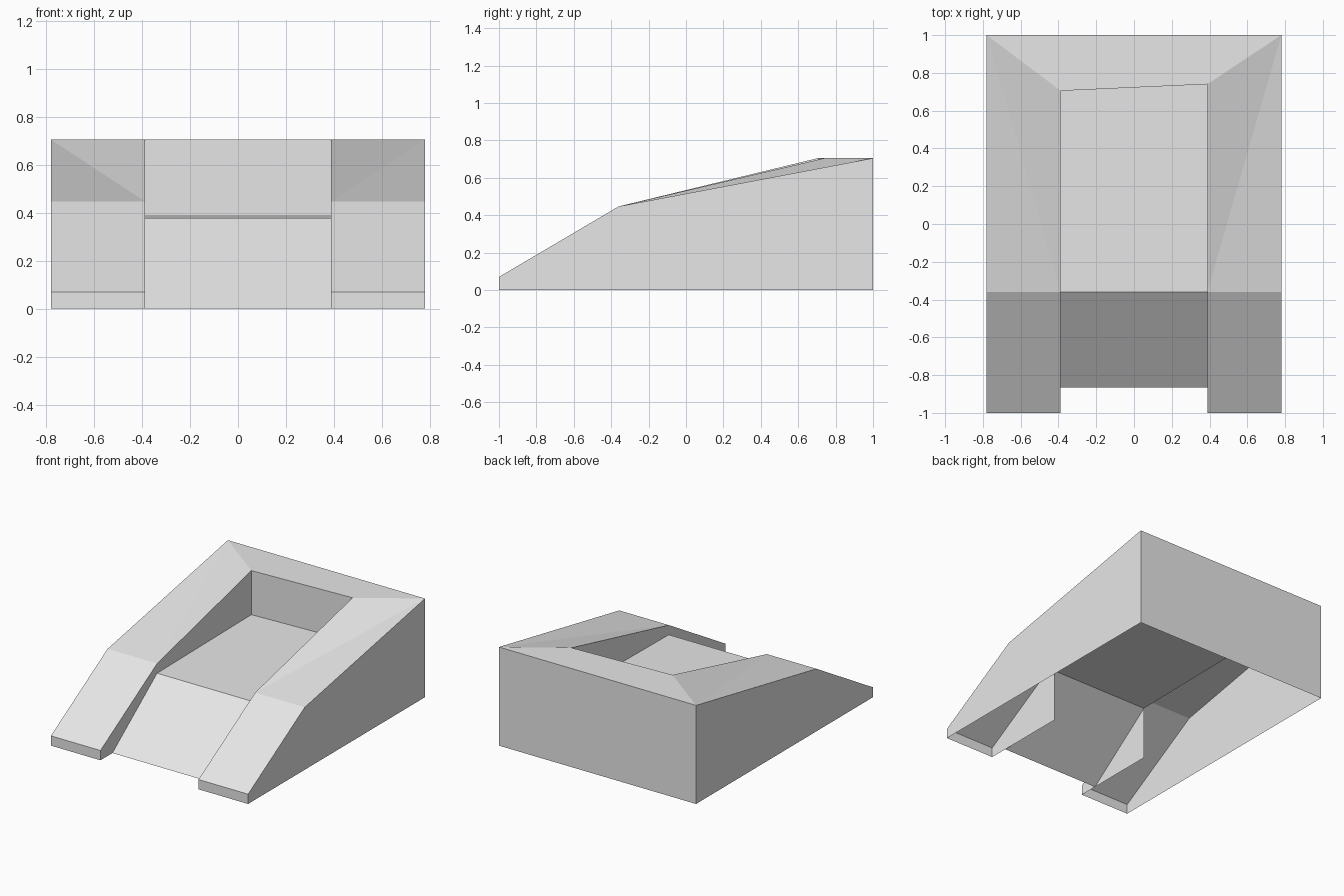
import bpy
import bmesh

old = bpy.data.objects.get("Cube")
if old:
    bpy.data.objects.remove(old, do_unlink=True)

grey = bpy.data.materials.new("plain_grey")
grey.use_nodes = True
colour = (0.8, 0.8, 0.8, 1)
grey.diffuse_color = colour
grey.node_tree.nodes["Principled BSDF"].inputs["Base Color"].default_value = colour

# Shared dimensions
OUT, INN = 0.78, 0.388            # outer and inner half widths
FRONT, KNEE, BACK = -1.0, -0.36, 1.0
TOE_Z, KNEE_Z, TOP = 0.07, 0.447, 0.705
APRON_Y, SILL_Z, BED_Z = -0.865, 0.378, 0.39
REAR = {1: 0.74, -1: 0.705}       # recess back corner on each side


def make_part(name, polygons, flip=False):
    """Build an open sheet of flat faces, sharing corner points."""
    bm = bmesh.new()
    for points in polygons:
        face = bm.faces.new([bm.verts.new(p) for p in points])
        if flip:
            face.normal_flip()
    bmesh.ops.remove_doubles(bm, verts=bm.verts, dist=0.0001)
    mesh = bpy.data.meshes.new(name)
    bm.to_mesh(mesh)
    bm.free()
    mesh.materials.append(grey)
    obj = bpy.data.objects.new(name, mesh)
    bpy.context.collection.objects.link(obj)


def make_side(name, s):
    o, i, rear = s * OUT, s * INN, REAR[s]
    knee_in, knee_out = (i, KNEE, KNEE_Z), (o, KNEE, KNEE_Z)
    toe_in, toe_out = (i, FRONT, TOE_Z), (o, FRONT, TOE_Z)
    foot_in, foot_out = (i, FRONT, 0), (o, FRONT, 0)
    top_in, top_out = (i, rear, TOP), (o, BACK, TOP)
    make_part(name, [
        [foot_out, (o, BACK, 0), top_out, knee_out, toe_out],           # outer wall
        [foot_in, foot_out, toe_out, toe_in],                           # toe
        [toe_in, toe_out, knee_out, knee_in],                           # steep ramp
        [knee_in, knee_out, top_out],                                   # upper ramp
        [knee_in, top_out, top_in],
        [toe_in, knee_in, (i, KNEE, 0), foot_in],                       # inner leg wall
        [knee_in, top_in, (i, rear, BED_Z), (i, KNEE, SILL_Z)],         # recess wall
    ], flip=s < 0)


make_side("left_side", 1)
make_side("right_side", -1)

# Sloping apron between the legs
sill = [(INN, KNEE, SILL_Z), (-INN, KNEE, SILL_Z)]
make_part("front_apron", [[(-INN, APRON_Y, 0), (INN, APRON_Y, 0)] + sill])

# Recess floor and its back wall
bed = [(INN, REAR[1], BED_Z), (-INN, REAR[-1], BED_Z)]
rim = [(INN, REAR[1], TOP), (-INN, REAR[-1], TOP)]
make_part("recess_floor", [sill[::-1] + bed])
make_part("recess_back", [bed[::-1] + rim])

# Rear deck and back wall
edge = [(OUT, BACK, TOP), (-OUT, BACK, TOP)]
make_part("rear_deck", [rim[::-1] + edge])
make_part("back_wall", [[(OUT, BACK, 0), (-OUT, BACK, 0)] + edge[::-1]])
